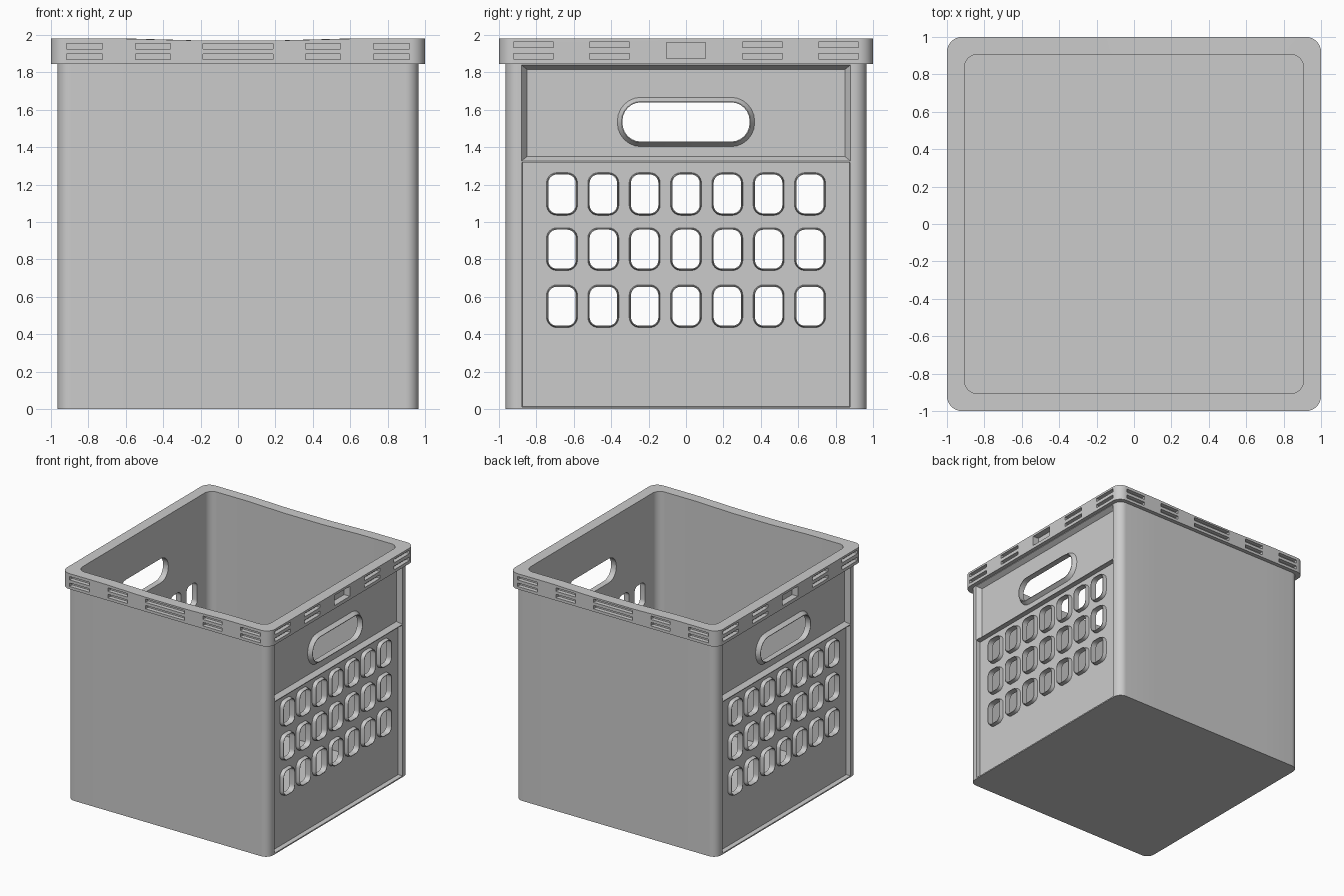
import bpy, bmesh
from math import pi, cos, sin, radians

if "Cube" in bpy.data.objects:
    bpy.data.objects.remove(bpy.data.objects["Cube"])

SIDES = (0, pi)               # panels facing +x / -x
ENDS = (-pi / 2, pi / 2)      # plain walls facing -y / +y
PANEL, WALL, INNER = 0.925, 0.965, 0.907


def rounded(hw, hh, r, n=6, extra=()):
    """Rounded rectangle; extra = fractions inserted along the top and bottom edges."""
    pts = []
    for k, (sx, sy) in enumerate(((1, 1), (-1, 1), (-1, -1), (1, -1))):
        for i in range(n + 1):
            a = k * pi / 2 + i / n * pi / 2
            pts.append((sx * (hw - r) + r * cos(a), sy * (hh - r) + r * sin(a)))
        if k in (0, 2):
            pts += [(sx * e * hw, sy * hh) for e in extra]
    return pts


def rect(hw, hh):
    return [(hw, hh), (-hw, hh), (-hw, -hh), (hw, -hh)]


def on_face(a, outline, u, z, d):
    """Put a 2D outline on the face with direction a, at distance d from the centre."""
    return [(d * cos(a) - (u + p) * sin(a), d * sin(a) + (u + p) * cos(a), z + q)
            for p, q in outline]


def loft(bm, rings, caps=True):
    rows = [[bm.verts.new(p) for p in ring] for ring in rings]
    n = len(rows[0])
    for r0, r1 in zip(rows, rows[1:]):
        for i in range(n):
            bm.faces.new((r0[i], r0[(i + 1) % n], r1[(i + 1) % n], r1[i]))
    if caps:
        bm.faces.new(rows[0][::-1])
        bm.faces.new(rows[-1])


def finish(bm, name):
    bmesh.ops.recalc_face_normals(bm, faces=bm.faces)
    me = bpy.data.meshes.new(name)
    bm.to_mesh(me)
    bm.free()
    ob = bpy.data.objects.new(name, me)
    bpy.context.collection.objects.link(ob)
    return ob


def activate(ob):
    bpy.ops.object.select_all(action='DESELECT')
    ob.select_set(True)
    bpy.context.view_layer.objects.active = ob


# crate shell with thick rim; the rim top dips slightly along front and back
def ring(h, r, z, dip=0.0):
    out = []
    for x, y in rounded(h, h, r, 8, (0.6, 0.2, -0.2, -0.6)):
        low = dip if abs(x) < 0.25 and abs(y) > 0.8 else 0
        out.append((x, y, z - low))
    return out


bm = bmesh.new()
loft(bm, [ring(WALL, 0.07, 0), ring(WALL, 0.07, 1.845), ring(1, 0.08, 1.845),
          ring(1, 0.08, 1.98, 0.01), ring(INNER, 0.07, 1.98, 0.01), ring(INNER, 0.07, 0.04)])
crate = finish(bm, "crate_shell")

# recessed panels and rim slots
bm = bmesh.new()
for a in SIDES:
    loft(bm, [on_face(a, rect(0.875, 0.652), 0, 0.665, PANEL),
              on_face(a, rect(0.88, 0.656), 0, 0.665, 0.99)])
    big = rect(0.88, 0.257)
    loft(bm, [on_face(a, rect(0.85, 0.233), 0, 1.583, PANEL),
              on_face(a, big, 0, 1.583, WALL), on_face(a, big, 0, 1.583, 0.99)])
    loft(bm, [on_face(a, rect(0.105, 0.043), 0, 1.917, d) for d in (0.945, 1.05)])
    for u in (-0.815, -0.41, 0.41, 0.815):
        for z in (1.947, 1.887):
            loft(bm, [on_face(a, rect(0.107, 0.015), u, z, d) for d in (0.965, 1.05)])
for a in ENDS:
    for u, hw in ((-0.82, 0.096), (-0.455, 0.093), (0, 0.187), (0.455, 0.093), (0.82, 0.096)):
        for z in (1.94, 1.884):
            loft(bm, [on_face(a, rect(hw, 0.015), u, z, d) for d in (0.965, 1.05)])
recess_cutter = finish(bm, "recess_cutter")

# vent and grip openings, with a raised lip round each
openings = [(i * 0.221, z, 0.073, 0.104, 0.045, 0.01)
            for i in range(-3, 4) for z in (1.15, 0.855, 0.55)]
openings.append((0, 1.535, 0.34, 0.105, 0.1, 0.027))
holes, lips = bmesh.new(), bmesh.new()
for a in SIDES:
    for u, z, hw, hh, r, lip in openings:
        hole = rounded(hw, hh, r)
        base = rounded(hw + lip, hh + lip, r + lip)
        crest = rounded(hw + 0.005, hh + 0.005, r + 0.005)
        loft(holes, [on_face(a, hole, u, z, d) for d in (0.85, 1.0)])
        loft(lips, [on_face(a, base, u, z, PANEL), on_face(a, crest, u, z, 0.958),
                    on_face(a, hole, u, z, 0.958), on_face(a, hole, u, z, PANEL)], caps=False)
hole_cutter = finish(holes, "hole_cutter")
opening_lips = finish(lips, "opening_lips")

for cutter in (recess_cutter, hole_cutter):
    cutter.hide_render = True
    mod = crate.modifiers.new(cutter.name, 'BOOLEAN')
    mod.operation, mod.solver, mod.object = 'DIFFERENCE', 'EXACT', cutter
    activate(crate)
    bpy.ops.object.modifier_apply(modifier=mod.name)
    bpy.data.objects.remove(cutter)

for ob in (crate, opening_lips):
    activate(ob)
    bpy.ops.object.shade_smooth_by_angle(angle=radians(30))
